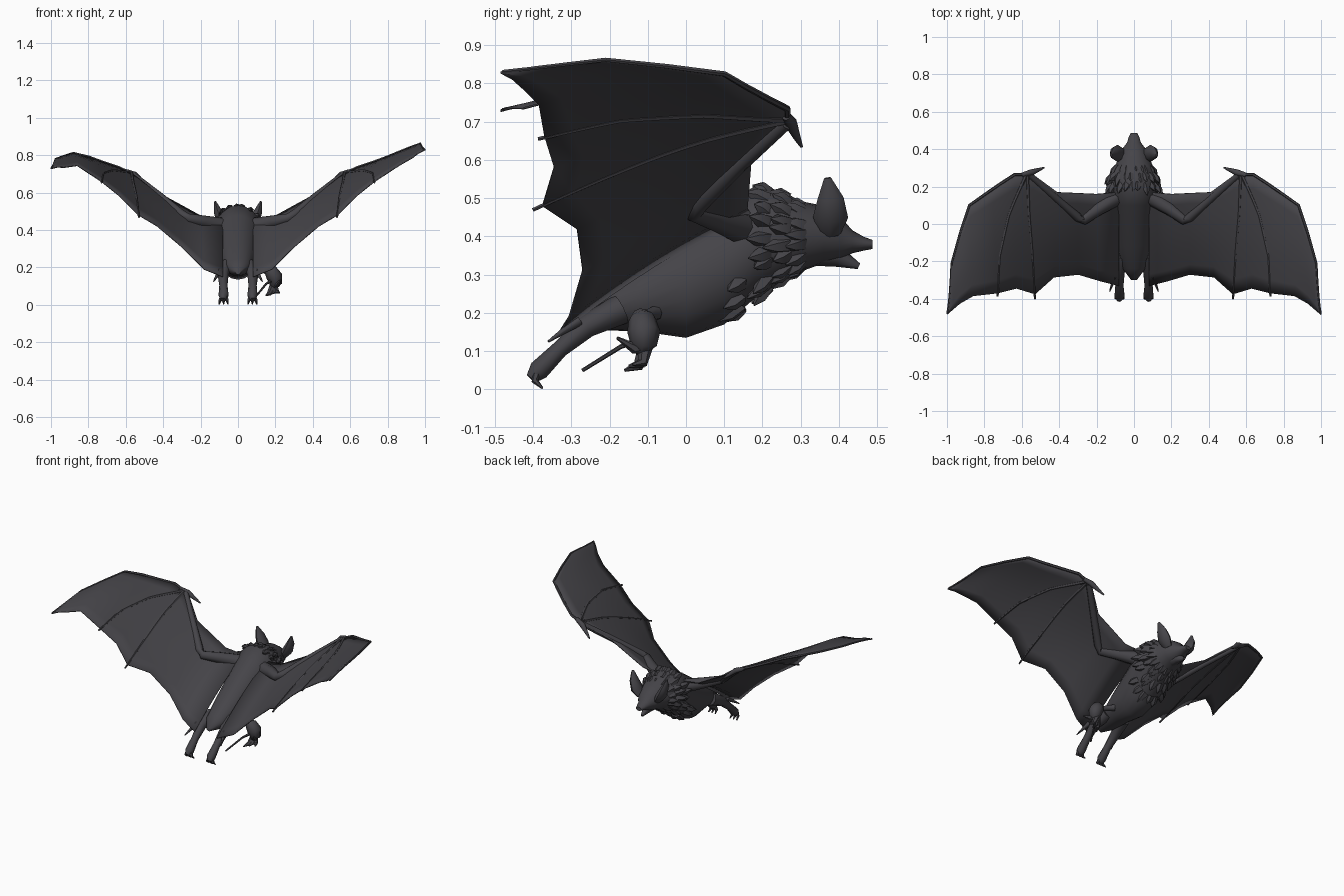
import bpy, bmesh, math, random
from mathutils import Vector as V

if "Cube" in bpy.data.objects:
    bpy.data.objects.remove(bpy.data.objects["Cube"])

random.seed(4)
mat = bpy.data.materials.new("charcoal fur")
mat.diffuse_color = (0.06, 0.058, 0.066, 1)
mat.use_nodes = True
mat.node_tree.nodes["Principled BSDF"].inputs["Base Color"].default_value = mat.diffuse_color


def finish(name, bm, angle=50):
    bmesh.ops.recalc_face_normals(bm, faces=bm.faces)
    me = bpy.data.meshes.new(name)
    bm.to_mesh(me)
    bm.free()
    me.materials.append(mat)
    for p in me.polygons:
        p.use_smooth = True
    me.set_sharp_from_angle(angle=math.radians(angle))
    ob = bpy.data.objects.new(name, me)
    bpy.context.collection.objects.link(ob)
    return ob


def add_loft(bm, rings):
    rows = [[bm.verts.new(p) for p in r] for r in rings]
    n = len(rows[0])
    for a, b in zip(rows, rows[1:]):
        for i in range(n):
            bm.faces.new((a[i], a[(i + 1) % n], b[(i + 1) % n], b[i]))
    bm.faces.new(rows[0])
    bm.faces.new(rows[-1])


def add_tube(bm, pts, radii, ref=(0, 0, 1), flat=1.0, n=8):
    pts = [V(p) for p in pts]
    rings = []
    for i, p in enumerate(pts):
        d = (pts[min(i + 1, len(pts) - 1)] - pts[max(i - 1, 0)]).normalized()
        a = d.cross(V(ref)).normalized()
        b = a.cross(d)
        rings.append([p + radii[i] * (flat * math.cos(t) * a + math.sin(t) * b)
                      for t in (2 * math.pi * k / n for k in range(n))])
    add_loft(bm, rings)


def tube(name, pts, radii, **kw):
    bm = bmesh.new()
    add_tube(bm, pts, radii, **kw)
    return finish(name, bm)


# Body and head: rings of (y, z centre, half width, half height)
body = [(-.30, .175, .015, .012), (-.24, .2, .06, .045), (-.12, .24, .09, .088),
        (0, .275, .11, .14), (.1, .325, .122, .155), (.18, .385, .128, .147),
        (.25, .40, .125, .12), (.30, .40, .105, .092), (.36, .405, .08, .075),
        (.405, .395, .06, .055), (.435, .386, .037, .03), (.465, .381, .028, .018),
        (.487, .379, .018, .012)]
bm = bmesh.new()
add_loft(bm, [[V((rx * math.cos(t), y, z + rz * math.sin(t)))
               for t in (2 * math.pi * k / 20 for k in range(20))]
              for y, z, rx, rz in body])
finish("body", bm)
tube("lower_jaw", [(0, .35, .365), (0, .40, .345), (0, .452, .322)],
     [.045, .026, .008])

# Fur ruff: small tufts swept back round the neck and chest
bm = bmesh.new()
for y, z, rx, rz, count in [(.30, .40, .10, .085, 18), (.26, .40, .12, .11, 20),
                            (.21, .39, .125, .135, 20), (.14, .35, .125, .15, 18)]:
    for k in range(count):
        t = 2 * math.pi * (k + random.random() * .6) / count
        if y < .2 and math.sin(t) > -.2:
            continue
        out = V((math.cos(t), 0, math.sin(t)))
        base = V((rx * out.x, y, z + rz * out.z)) - out * .015
        tip = base + out * random.uniform(.03, .045) * (1.2 - .5 * max(0, out.z)) \
            + V((0, -random.uniform(.03, .06), 0))
        add_tube(bm, [base, base.lerp(tip, .5) + out * .006, tip],
                 [.024, .018, .002], ref=(.1, 1, .2), n=5)
finish("neck_fur", bm)

# Wing stations: leading edge point, trailing edge point
stations = [((.08, .17, .46), (.08, -.33, .15)), ((.2, .16, .475), (.18, -.305, .19)),
            ((.3, .165, .53), (.3, -.27, .31)), ((.41, .17, .59), (.43, -.285, .42)),
            ((.54, .265, .69), (.53, -.375, .48)), ((.64, .265, .735), (.63, -.345, .58)),
            ((.76, .185, .775), (.73, -.37, .66)), ((.88, .10, .825), (.86, -.385, .745)),
            ((.93, -.05, .845), (.93, -.425, .785)), ((.975, -.21, .862), (.965, -.455, .812)),
            ((.998, -.475, .833), (1.0, -.485, .828))]


def wing_point(s, t, side):
    i = min(int(s), len(stations) - 2)
    f = s - i
    lead = V(stations[i][0]).lerp(V(stations[i + 1][0]), f)
    trail = V(stations[i][1]).lerp(V(stations[i + 1][1]), f)
    p = lead.lerp(trail, t)
    p.z += .02 * math.sin(math.pi * t) * min(1, (10 - s) / 3)
    if side < 0:  # the left wing tip droops
        p.z -= .1 * max(0, (p.x - .86) / .14)
    p.x *= side
    return p


def along(path, side, steps=4):
    pts = []
    for (s0, t0), (s1, t1) in zip(path, path[1:]):
        pts += [wing_point(s0 + (s1 - s0) * k / steps, t0 + (t1 - t0) * k / steps, side)
                for k in range(steps)]
    return pts + [wing_point(*path[-1], side)]


for side, label in ((1, "right"), (-1, "left")):
    m = lambda *p: (side * p[0], p[1], p[2])

    # Wing membrane
    bm = bmesh.new()
    grid = [[bm.verts.new(wing_point(s, t / 8, side)) for t in range(9)] for s in range(11)]
    for a, b in zip(grid, grid[1:]):
        for i in range(8):
            bm.faces.new((a[i], a[i + 1], b[i + 1], b[i]))
    wing = finish(label + "_wing_membrane", bm)
    mod = wing.modifiers.new("thickness", 'SOLIDIFY')
    mod.thickness = .006
    mod.offset = 0

    # Finger bones following the membrane, arm and thumb
    for name, path, r in [("outer_finger", [(4.3, 0), (7, 0), (9, 0), (10, .5)], .009),
                          ("middle_finger", [(4.4, .01), (5.3, .33), (5.8, .66), (6, 1.03)], .011),
                          ("inner_finger", [(4.3, .01), (4.25, .33), (4.1, .66), (4, 1.04)], .011)]:
        pts = along(path, side)
        tube(label + "_" + name, pts,
             [r * (1 - .5 * k / (len(pts) - 1)) for k in range(len(pts))], n=6)
    tube(label + "_arm", [m(.08, .15, .42), m(.19, .08, .445), m(.27, .02, .463),
                          m(.30, .035, .485), m(.42, .14, .585), m(.56, .262, .695)],
         [.045, .034, .026, .024, .02, .017])
    tube(label + "_thumb", [m(.60, .262, .715), m(.55, .275, .695), m(.51, .29, .66),
                            m(.48, .302, .635)], [.012, .017, .01, .004])

    # Ear
    tube(label + "_ear", [m(.06, .375, .41), m(.088, .378, .45), m(.108, .378, .50),
                          m(.123, .37, .553)], [.03, .046, .034, .009],
         ref=(0, 1, 0), flat=.65)

    # Hind leg, spur and toes
    tube(label + "_leg", [m(.06, -.17, .21), m(.08, -.26, .165), m(.078, -.33, .105),
                          m(.077, -.385, .05), m(.08, -.405, .028)],
         [.04, .03, .022, .027, .015], ref=(1, 0, 0))
    tube(label + "_spur", [m(.10, -.28, .18), m(.13, -.36, .125)], [.014, .003], ref=(1, 0, 0))
    bm = bmesh.new()
    for dx in (-.02, 0, .02):
        add_tube(bm, [m(.077 + dx * .5, -.39, .045), m(.077 + dx, -.395, .022),
                      m(.077 + dx * 1.2, -.375, .003)], [.012, .009, .003], ref=(1, 0, 0), n=6)
    finish(label + "_toes", bm)

# Small curled clump with claws and a thin stick, under the right wing only
tube("clump", [(.15, -.12, .195), (.175, -.115, .18), (.195, -.11, .15), (.20, -.112, .12),
               (.185, -.12, .095)], [.02, .037, .043, .036, .014], ref=(0, 1, 0))
bm = bmesh.new()
for end in [(.15, -.16, .05), (.185, -.15, .06), (.222, -.14, .065), (.23, -.18, .135)]:
    mid = V((.19, -.105, .10)).lerp(V(end), .55) + V((0, .01, -.012))
    add_tube(bm, [(.19, -.105, .115), mid, end], [.02, .014, .004], ref=(1, 0, 0), n=6)
add_tube(bm, [(.18, -.12, .13), (.15, -.17, .112), (.10, -.27, .05)],
         [.01, .006, .005], ref=(1, 0, 0), n=6)
finish("clump_claws", bm)
tube("clump_link", [(.08, -.08, .20), (.13, -.11, .19), (.18, -.115, .17)],
     [.02, .016, .02])
